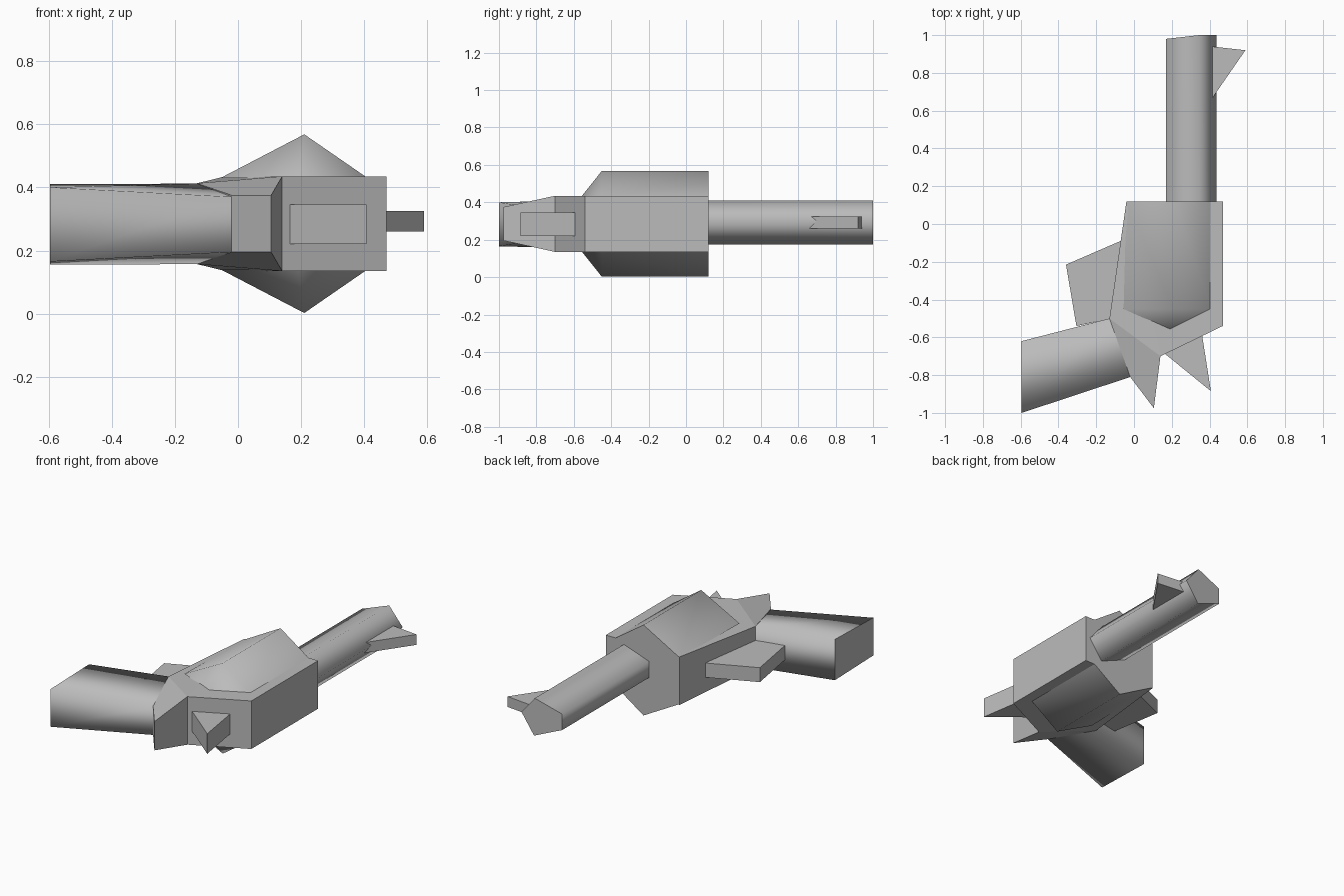
import bpy
import bmesh
import math

old = bpy.data.objects.get("Cube")
if old:
    bpy.data.objects.remove(old)

grey = bpy.data.materials.new("plain_grey")
grey.use_nodes = True
grey.diffuse_color = (0.5, 0.5, 0.5, 1)
grey.node_tree.nodes["Principled BSDF"].inputs["Base Color"].default_value = (0.5, 0.5, 0.5, 1)


def loft(name, first, second, caps=None, smooth=False):
    """Join two matching outlines by side faces and close both ends."""
    bm = bmesh.new()
    a = [bm.verts.new(p) for p in first]
    b = [bm.verts.new(p) for p in second]
    n = len(a)
    for i in range(n):
        j = (i + 1) % n
        bm.faces.new((a[i], a[j], b[j], b[i])).smooth = smooth
    for ring in (a, b):
        for cap in caps or [range(n)]:
            bm.faces.new([ring[i] for i in cap])
    bmesh.ops.recalc_face_normals(bm, faces=bm.faces)
    mesh = bpy.data.meshes.new(name)
    bm.to_mesh(mesh)
    bm.free()
    mesh.materials.append(grey)
    obj = bpy.data.objects.new(name, mesh)
    bpy.context.collection.objects.link(obj)
    return obj


def plate(name, outline, low, high):
    """Upright extrusion of a plan outline."""
    return loft(name, [(x, y, low) for x, y in outline], [(x, y, high) for x, y in outline])


MID = 0.285

# Body: plan outline with half heights, tapering towards the rear spike
body = [(-0.04, 0.12, 0.15), (0.47, 0.12, 0.15), (0.47, -0.54, 0.15), (0.14, -0.70, 0.15),
        (0.105, -0.975, 0.09), (-0.02, -0.81, 0.09), (-0.13, -0.50, 0.128)]
loft("body", [(x, y, MID - h) for x, y, h in body], [(x, y, MID + h) for x, y, h in body],
     caps=[(0, 1, 2, 3), (0, 3, 6), (3, 4, 5, 6)])

# Ridges above and below the body, each with a sloped nose
for name, side in (("upper_ridge", 1), ("lower_ridge", -1)):
    base, peak = MID + side * 0.145, MID + side * 0.283
    bm = bmesh.new()
    back = [bm.verts.new(p) for p in ((-0.04, 0.12, base), (0.21, 0.12, peak), (0.41, 0.12, base))]
    front = [bm.verts.new(p) for p in ((-0.055, -0.45, base), (0.21, -0.45, peak), (0.41, -0.45, base))]
    nose = bm.verts.new((0.19, -0.56, base))
    for i in range(2):
        bm.faces.new((back[i], back[i + 1], front[i + 1], front[i]))
        bm.faces.new((front[i], front[i + 1], nose))
    bm.faces.new(back)
    bm.faces.new((back[0], back[2], front[2], nose, front[0]))
    bmesh.ops.recalc_face_normals(bm, faces=bm.faces)
    mesh = bpy.data.meshes.new(name)
    bm.to_mesh(mesh)
    bm.free()
    mesh.materials.append(grey)
    ridge = bpy.data.objects.new(name, mesh)
    bpy.context.collection.objects.link(ridge)
    bpy.ops.object.select_all(action='DESELECT')
    ridge.select_set(True)
    bpy.context.view_layer.objects.active = ridge
    bpy.ops.object.shade_smooth_by_angle(angle=math.radians(65))

# Grip: tapered box leaving the body at an angle
loft("grip",
     [(-0.595, -0.62, 0.155), (-0.595, -1.0, 0.165), (-0.595, -1.0, 0.40), (-0.595, -0.62, 0.41)],
     [(-0.13, -0.50, 0.157), (-0.02, -0.81, 0.195), (-0.02, -0.81, 0.37), (-0.13, -0.50, 0.412)],
     smooth=True)

# Barrel: five-sided tube with a slightly slanted muzzle
section = [(0.345, 0.41), (0.17, 0.35), (0.17, 0.25), (0.35, 0.175), (0.437, 0.30)]
loft("barrel", [(x, 0.10, z) for x, z in section],
     [(x, min(1.0, 0.96 + x * 0.118), z) for x, z in section], smooth=True)

# Sight on the barrel, trigger and guard plate
plate("sight", [(0.41, 0.94), (0.59, 0.92), (0.41, 0.66)], 0.26, 0.325)
plate("trigger", [(0.155, -0.68), (0.36, -0.585), (0.407, -0.885)], 0.22, 0.345)
plate("guard", [(-0.06, -0.085), (-0.36, -0.215), (-0.305, -0.54), (-0.12, -0.50)], 0.235, 0.325)
